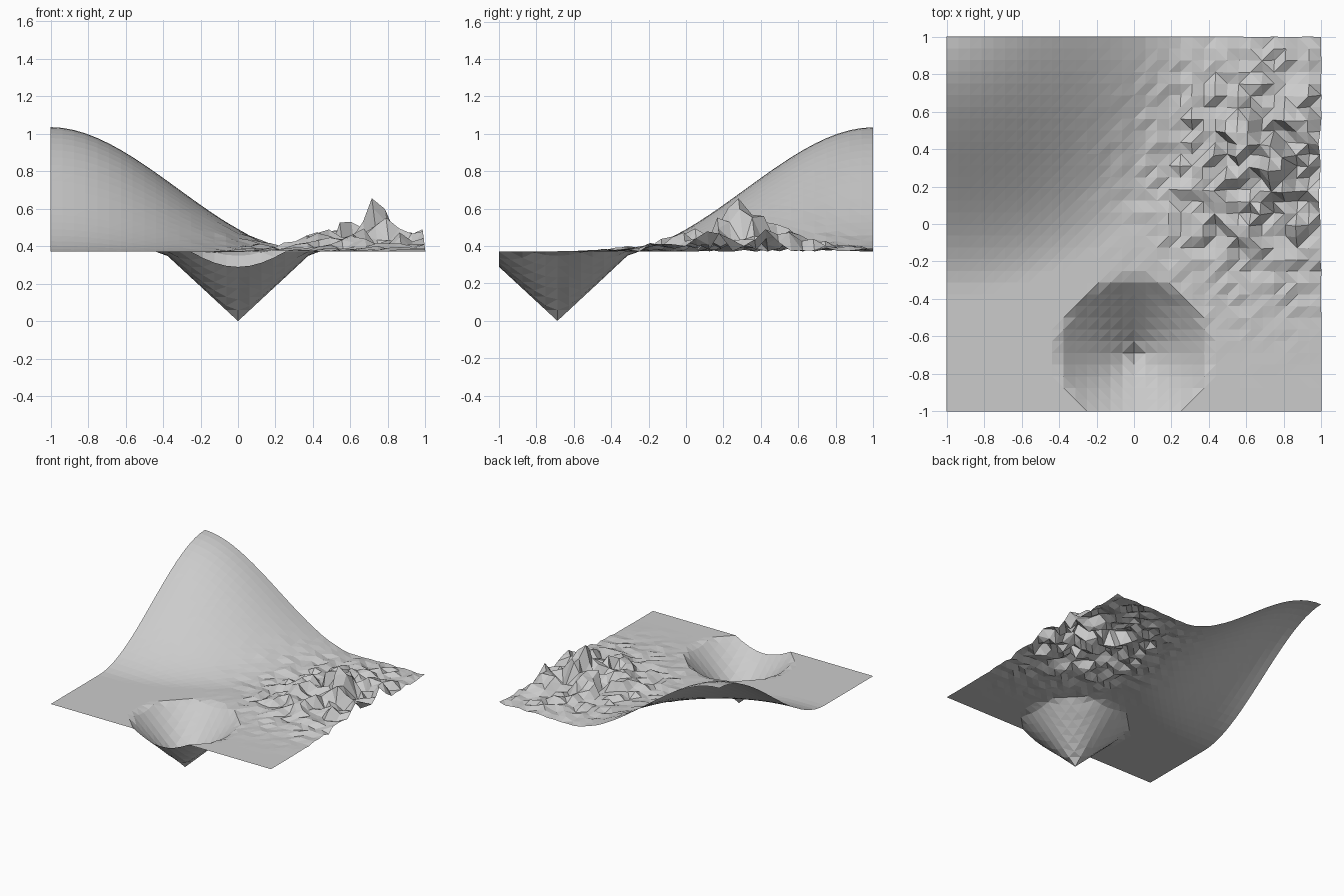
import bpy, bmesh, math, random

if "Cube" in bpy.data.objects:
    bpy.data.objects.remove(bpy.data.objects["Cube"])

random.seed(7)
CELLS = 32
BASE = 0.37


def falloff(v, centre, radius):
    """1 at the centre, 0 at the radius and beyond."""
    d = math.hypot(v.co.x - centre[0], v.co.y - centre[1])
    return max(0.0, 1.0 - d / radius)


# flat square sheet
bm = bmesh.new()
bmesh.ops.create_grid(bm, x_segments=CELLS, y_segments=CELLS, size=1.0)

for v in bm.verts:
    hill = falloff(v, (-1, 1), 1.37)
    pit = falloff(v, (0, -0.6875), 0.40)
    rough = falloff(v, (0.75, 0.3125), 1.4)
    peak = rough > 0.99

    # smooth corner hill and conical pit
    z = BASE + 0.665 * (3 * hill ** 2 - 2 * hill ** 3) - 0.37 * pit

    # random rocky patch, pulled slightly sideways, with one tall spike
    r = (1.0 if peak else random.random()) * rough ** 3.7
    v.co.x -= 0.036 * r
    v.co.y -= 0.032 * r
    v.co.z = z + 0.285 * r

# split bent quads along their shorter diagonal
bmesh.ops.triangulate(bm, faces=bm.faces[:], quad_method='SHORT_EDGE')

mesh = bpy.data.meshes.new("terrain")
bm.to_mesh(mesh)
bm.free()
terrain = bpy.data.objects.new("terrain", mesh)
bpy.context.collection.objects.link(terrain)
